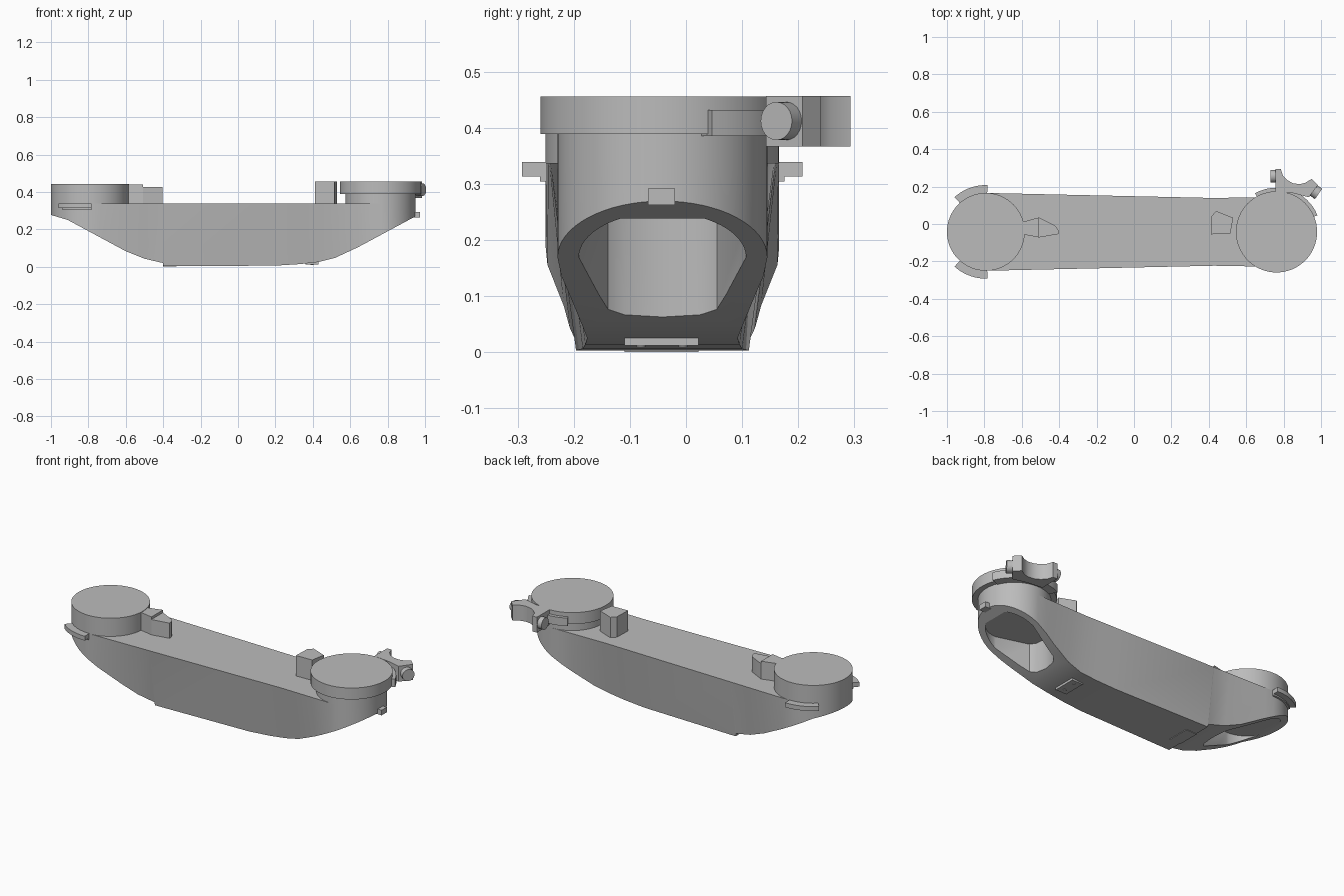
import bpy, bmesh, math
from mathutils import Vector

old = bpy.data.objects.get("Cube")
if old:
    bpy.data.objects.remove(old, do_unlink=True)

grey = bpy.data.materials.new("plain grey")
grey.use_nodes = True
grey.diffuse_color = (0.5, 0.5, 0.5, 1)
grey.node_tree.nodes["Principled BSDF"].inputs["Base Color"].default_value = (0.5, 0.5, 0.5, 1)

AXIS_Y = -0.042                     # centre line of the whole housing
LEFT_X, LEFT_R = -0.792, 0.208      # large end
RIGHT_X, RIGHT_R = 0.762, 0.187     # small end
DECK = 0.337                        # height of the flat top


def finish(name, bm):
    bmesh.ops.recalc_face_normals(bm, faces=bm.faces)
    mesh = bpy.data.meshes.new(name)
    bm.to_mesh(mesh)
    bm.free()
    mesh.materials.append(grey)
    obj = bpy.data.objects.new(name, mesh)
    bpy.context.collection.objects.link(obj)
    return obj


def smooth(obj):
    bpy.ops.object.select_all(action='DESELECT')
    obj.select_set(True)
    bpy.context.view_layer.objects.active = obj
    bpy.ops.object.shade_smooth_by_angle(angle=math.radians(30))


def prism(name, outline, z0, z1):
    bm = bmesh.new()
    face = bm.faces.new([bm.verts.new((x, y, z0)) for x, y in outline])
    top = bmesh.ops.extrude_face_region(bm, geom=[face])["geom"]
    bmesh.ops.translate(bm, vec=(0, 0, z1 - z0),
                        verts=[v for v in top if isinstance(v, bmesh.types.BMVert)])
    obj = finish(name, bm)
    smooth(obj)
    return obj


def arc(cx, r, start, end, n):
    angles = [math.radians(start + (end - start) * i / n) for i in range(n + 1)]
    return [(cx + r * math.cos(a), AXIS_Y + r * math.sin(a)) for a in angles]


def disc(name, cx, r, z0, z1):
    return prism(name, arc(cx, r, 0, 360, 64)[:-1], z0, z1)


def band(name, cx, r0, r1, start, end, z0, z1):
    outline = arc(cx, r1, start, end, 16) + arc(cx, r0, end, start, 16)
    return prism(name, outline, z0, z1)


def box(name, x0, x1, y0, y1, z0, z1):
    return prism(name, [(x0, y0), (x1, y0), (x1, y1), (x0, y1)], z0, z1)


def peg(name, start, end, r):
    a, b = Vector(start), Vector(end)
    bm = bmesh.new()
    bmesh.ops.create_cone(bm, cap_ends=True, segments=24, radius1=r, radius2=r,
                          depth=(b - a).length)
    obj = finish(name, bm)
    obj.location = (a + b) / 2
    obj.rotation_euler = (b - a).to_track_quat('Z', 'Y').to_euler()
    smooth(obj)
    return obj


def interp(table, x):
    for (x0, v0), (x1, v1) in zip(table, table[1:]):
        if x <= x1:
            return v0 + (v1 - v0) * max(x - x0, 0) / (x1 - x0)
    return table[-1][1]


# Body: trapezoid sections along x, rounded at both ends, over a boat-shaped keel line
KEEL = [(-1.0, 0.277), (-0.91, 0.25), (-0.6, 0.083), (-0.5, 0.043), (-0.402, 0.02),
        (-0.398, 0.003), (0.2, 0.006), (0.33, 0.014), (0.43, 0.025), (0.52, 0.048),
        (0.6, 0.082), (0.95, 0.27)]
TOP_HALF = [(LEFT_X, LEFT_R), (0.43, 0.181), (RIGHT_X, RIGHT_R)]
KEEL_HALF = [(LEFT_X, LEFT_R), (-0.735, 0.205), (-0.6, 0.176), (-0.4, 0.154), (0.2, 0.142),
             (0.43, 0.134), (0.52, 0.143), (0.64, 0.166), (0.7, 0.18), (RIGHT_X, RIGHT_R)]


def half_width(table, x):
    for cx, r, outside in ((LEFT_X, LEFT_R, x < LEFT_X), (RIGHT_X, RIGHT_R, x > RIGHT_X)):
        if outside:
            return math.sqrt(max(r * r - (x - cx) ** 2, 0))
    return interp(table, x)


steps = [math.pi / 2 * i / 16 for i in range(17)]
stations = [LEFT_X - LEFT_R * math.cos(a) for a in steps]
stations += [x for x, _ in KEEL_HALF[1:-1]] + [x for x, _ in KEEL if -0.55 < x < 0.4]
stations += [RIGHT_X + RIGHT_R * math.sin(a) for a in steps]
bm = bmesh.new()
rings = []
for x in sorted(set(stations)):
    top, low, z = half_width(TOP_HALF, x), half_width(KEEL_HALF, x), interp(KEEL, x)
    rings.append([bm.verts.new((x, AXIS_Y + y, h)) for y, h in
                  ((-top, DECK), (top, DECK), (low, z), (-low, z))])
for a, b in zip(rings, rings[1:]):
    for i in range(4):
        j = (i + 1) % 4
        bm.faces.new((a[i], a[j], b[j], b[i]))
bm.faces.new(rings[0])
bm.faces.new(rings[-1])
bmesh.ops.remove_doubles(bm, verts=bm.verts, dist=0.0005)
body = finish("body", bm)

# Tapered ports sunk into both slanted ends: round outside, narrow towards the keel
for name, cx, r, side, inner, ceiling in (("left_port", LEFT_X, 0.168, -1, 0.235, 0.26),
                                          ("right_port", RIGHT_X, 0.149, 1, 0.21, 0.238)):
    start = 90 if side < 0 else -90
    outline = arc(cx, r, start, start + 180, 32)
    throat = [(inner * 0.86, 0.65), (inner * 0.96, 0.45), (inner, 0.0),
              (inner * 0.96, -0.45), (inner * 0.86, -0.65)]
    outline += [(cx - side * dx, AXIS_Y + side * r * k) for dx, k in throat]
    cutter = prism(name, outline, -0.1, ceiling)
    cutter.hide_render = True
    mod = body.modifiers.new(name, 'BOOLEAN')
    mod.operation = 'DIFFERENCE'
    mod.solver = 'EXACT'
    mod.object = cutter
    bpy.ops.object.select_all(action='DESELECT')
    body.select_set(True)
    bpy.context.view_layer.objects.active = body
    bpy.ops.object.modifier_apply(modifier=mod.name)
    bpy.data.objects.remove(cutter, do_unlink=True)
smooth(body)

# Drums and cap on the deck
disc("large_drum", LEFT_X, LEFT_R, DECK - 0.005, 0.443)
disc("small_neck", RIGHT_X, RIGHT_R, DECK - 0.005, 0.4)
disc("small_cap", RIGHT_X, 0.217, 0.389, 0.456)

# Latch blocks facing along the deck
prism("latch_rear", [(-0.6, 0.01), (-0.508, 0.035), (-0.508, -0.072), (-0.6, -0.054)],
      DECK - 0.005, 0.441)
prism("latch_nose", [(-0.508, 0.035), (-0.42, -0.01), (-0.405, -0.032), (-0.405, -0.054),
                     (-0.508, -0.072)], DECK - 0.005, 0.426)
prism("deck_block", [(0.412, -0.055), (0.515, -0.052), (0.53, 0.033), (0.44, 0.069),
                     (0.415, 0.043)], DECK - 0.005, 0.456)

# Curved grip tabs on both sides of the large end
for side, start, end in (("left", 88, 132), ("right", 228, 272)):
    band(side + "_grip_tab", LEFT_X, 0.195, 0.25, start, end, 0.313, 0.339)
    band(side + "_grip_lip", LEFT_X, 0.2, 0.218, start, end, 0.304, 0.314)

# Clamp band with a concave bracket and its two bolts
band("clamp_band", RIGHT_X, 0.18, 0.236, 22, 119, 0.385, 0.432)
prism("clamp_bracket", [(0.757, 0.293), (0.785, 0.293), (0.797, 0.258), (0.82, 0.234),
                        (0.85, 0.218), (0.885, 0.213), (0.915, 0.22), (0.95, 0.241),
                        (0.983, 0.208), (0.935, 0.143), (0.85, 0.165), (0.757, 0.175)],
      0.367, 0.457)
peg("bracket_bolt_outer", (0.945, 0.19, 0.412), (0.987, 0.161, 0.412), 0.034)
peg("bracket_bolt_inner", (0.77, 0.255, 0.412), (0.73, 0.255, 0.412), 0.034)

# Small stop on the tip
box("tip_stop", 0.935, 0.974, -0.068, -0.02, 0.262, 0.292)

# Screw plates under the keel
for name, x0, z0 in (("left", -0.4, 0.0), ("right", 0.36, 0.012)):
    box(name + "_keel_plate", x0, x0 + 0.07, -0.11, 0.022, z0, z0 + 0.014)
    for y in (-0.08, -0.005):
        peg(name + "_keel_screw", (x0 + 0.035, y, z0 + 0.008),
            (x0 + 0.035, y, max(z0 - 0.003, 0)), 0.008)
